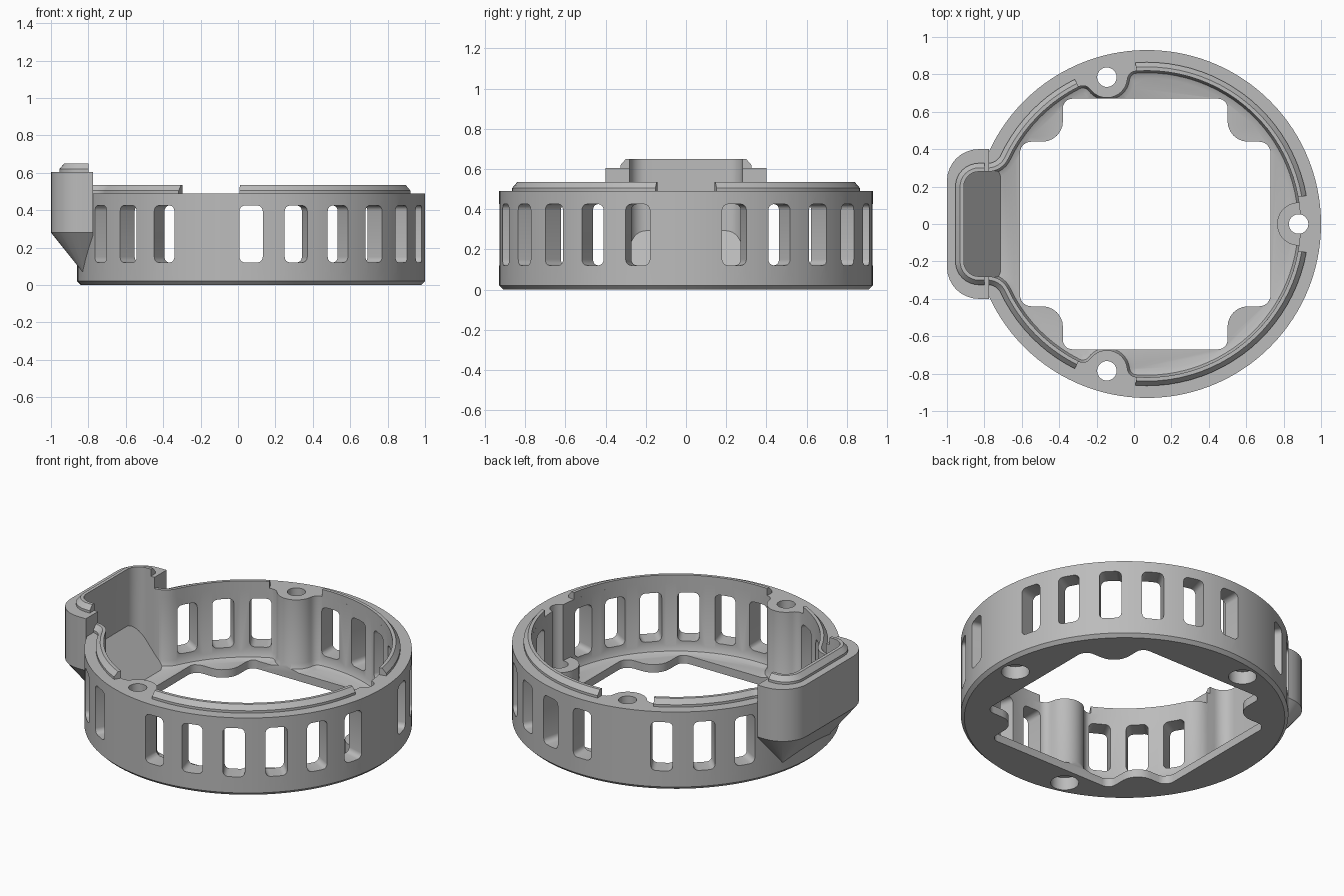
import bpy, bmesh
from math import sin, cos, radians, degrees, atan2, acos, asin, hypot

if "Cube" in bpy.data.objects:
    bpy.data.objects.remove(bpy.data.objects["Cube"])

GREY = (0.5, 0.5, 0.5, 1)
mat = bpy.data.materials.new("plain grey")
mat.use_nodes = True
mat.diffuse_color = GREY
mat.node_tree.nodes["Principled BSDF"].inputs["Base Color"].default_value = GREY

CX, R_OUT, R_IN = 0.07, 0.93, 0.82
RIM, BOX_TOP, FLOOR = 0.49, 0.605, 0.05


def loft(name, rings):
    """Closed solid through a list of equal-length point rings."""
    bm = bmesh.new()
    rows = [[bm.verts.new(p) for p in ring] for ring in rings]
    n = len(rows[0])
    for a, b in zip(rows, rows[1:]):
        for i in range(n):
            j = (i + 1) % n
            bm.faces.new((a[i], a[j], b[j], b[i]))
    bm.faces.new(rows[0])
    bm.faces.new(rows[-1])
    bmesh.ops.recalc_face_normals(bm, faces=bm.faces)
    me = bpy.data.meshes.new(name)
    bm.to_mesh(me)
    bm.free()
    me.materials.append(mat)
    ob = bpy.data.objects.new(name, me)
    bpy.context.collection.objects.link(ob)
    return ob


def flat(path, z):
    return [(x, y, z) for x, y in path]


def prism(name, path, z0, z1):
    return loft(name, [flat(path, z0), flat(path, z1)])


def combine(target, tool, op):
    """Boolean the tool into the target, then drop the tool."""
    mod = target.modifiers.new(op, 'BOOLEAN')
    mod.operation, mod.solver, mod.object = op, 'EXACT', tool
    bpy.context.view_layer.objects.active = target
    bpy.ops.object.modifier_apply(modifier=mod.name)
    bpy.data.objects.remove(tool)


def arc(cx, cy, r, a0, a1, step=4):
    n = max(2, round(abs(a1 - a0) / step))
    angs = [radians(a0 + (a1 - a0) * i / n) for i in range(n + 1)]
    return [(cx + r * cos(a), cy + r * sin(a)) for a in angs]


def circle(cx, cy, r, step=4):
    return arc(cx, cy, r, 0, 360, step)[:-1]


def join(*parts):
    out = []
    for p in sum(parts, []):
        if not out or hypot(p[0] - out[-1][0], p[1] - out[-1][1]) > 1e-4:
            out.append(p)
    return out


def mirrored(path):
    return [(x, -y) for x, y in reversed(path)]


def rounded(corners, n=6):
    """Polygon of right-angled corners (x, y, radius)."""
    out = []
    for i, (x, y, r) in enumerate(corners):
        if r == 0:
            out.append((x, y))
            continue
        dirs = []
        for q in (corners[i - 1], corners[(i + 1) % len(corners)]):
            d = hypot(q[0] - x, q[1] - y)
            dirs.append(((q[0] - x) / d, (q[1] - y) / d))
        (ux, uy), (vx, vy) = dirs
        for k in range(n + 1):
            c, s = cos(radians(90 * k / n)), sin(radians(90 * k / n))
            out.append((x + r * (ux + vx - vx * c - ux * s),
                        y + r * (uy + vy - vy * c - uy * s)))
    return out


def offset(path, t, closed):
    """Shift a counter-clockwise path outward by t."""
    out, n = [], len(path)
    for i, (x, y) in enumerate(path):
        a = path[i - 1] if closed or i else path[0]
        b = path[(i + 1) % n] if closed or i < n - 1 else path[-1]
        dx, dy = b[0] - a[0], b[1] - a[1]
        d = hypot(dx, dy)
        out.append((x + t * dy / d, y - t * dx / d))
    return out


# Inner wall outline: ring, screw boss with blends, pocket opening
BX, BY, BR, BLEND = -0.145, 0.785, 0.11, 0.05
boss_ang = degrees(atan2(BY, BX - CX))
d, rf = hypot(BX - CX, BY), R_IN - BLEND
delta = degrees(acos((rf ** 2 + d ** 2 - (BR + BLEND) ** 2) / (2 * d * rf)))
blends = []
for s in (-1, 1):
    a = radians(boss_ang + s * delta)
    fx, fy = CX + rf * cos(a), rf * sin(a)
    blends.append((fx, fy, degrees(atan2(BY - fy, BX - fx)) % 360))
(f1x, f1y, f1a), (f2x, f2y, f2a) = blends
start, stop = boss_ang - delta, boss_ang + delta
f2a = f2a - 360 if f2a > stop else f2a
b0, b1 = (f1a + 180) % 360, (f2a + 180) % 360
boss_part = join(arc(f1x, f1y, BLEND, start, f1a, 15),
                 arc(BX, BY, BR, b0, b1, 8),
                 arc(f2x, f2y, BLEND, f2a, stop, 15))
HALF, FLARE = 0.28, 0.12
s_ang = degrees(asin((HALF + FLARE) / (R_IN + FLARE)))
s_x = CX - (R_IN + FLARE) * cos(radians(s_ang))
ring_left = join(arc(CX, 0, R_IN, stop, 180 - s_ang),
                 arc(s_x, HALF + FLARE, FLARE, -s_ang, -90, 8))
pocket_corner = arc(-0.83, 0.2, 0.08, 90, 180, 12)
half = join(arc(CX, 0, R_IN, 0, start), boss_part, ring_left, pocket_corner)
outline = half + mirrored(half)[:-1]

# Body: chamfered drum with side pocket housing
body = loft("ring_body", [flat(circle(CX, 0, r, 3), z)
            for r, z in ((0.91, 0), (R_OUT, 0.02), (R_OUT, RIM))])


def housing(t):
    w, r = 0.4 - t, max(0.17 - t, 0.004)
    return rounded([(-0.775, -w, 0), (-0.775, w, 0),
                    (t - 1, w, r), (t - 1, -w, r)], 8)


combine(body, loft("housing", [flat(housing(t), z) for t, z in
        ((0.168, 0.07), (0, 0.28), (0, BOX_TOP))]), 'UNION')

# Cavity with a rounded floor edge and a sloping pocket bottom
cavity = loft("cavity", [flat(offset(outline, -t, True), z) for t, z in
              ((0.04, FLOOR), (0.012, 0.062), (0, 0.09))]
              + [flat(outline, 0.8)])
ramp = [(-1.3, -0.1), (-0.592, -0.1), (-1.3, 0.774)]
combine(cavity, loft("ramp", [[(x, y, z) for x, z in ramp]
                              for y in (-0.7, 0.7)]), 'DIFFERENCE')
combine(body, cavity, 'DIFFERENCE')

# Low screw boss opposite the pocket
combine(body, prism("low_boss", circle(0.88, 0, 0.115, 8), 0.02, 0.14), 'UNION')

# Floor opening
top = [(0.73, 0.44, 0.06), (0.5, 0.44, 0.11), (0.5, 0.67, 0.05),
       (-0.38, 0.67, 0.05), (-0.38, 0.44, 0.11), (-0.61, 0.44, 0.06)]
cross = top + [(x, -y, r) for x, y, r in reversed(top)]
combine(body, prism("opening", rounded(cross), -0.1, 0.2), 'DIFFERENCE')

# Screw holes with counterbores underneath
for x, y in ((BX, BY), (BX, -BY), (0.88, 0)):
    combine(body, loft("screw_hole", [flat(circle(x, y, r, 10), z) for r, z in
            ((0.08, -0.1), (0.08, 0.08), (0.052, 0.08), (0.052, 0.8))]), 'DIFFERENCE')

# Ventilation slots
W = 0.0625
slot = rounded([(-W, 0.12, 0.03), (W, 0.12, 0.03),
                (W, 0.425, 0.03), (-W, 0.425, 0.03)], 4)
for ang in (15, 30, 45, 60, 75, 90, 120, 135, 150):
    for side in (1, -1):
        c, s = cos(radians(ang)), side * sin(radians(ang))
        combine(body, loft("slot", [[(CX + r * c - u * s, r * s + u * c, z)
                for u, z in slot] for r in (0.74, 1.05)]), 'DIFFERENCE')

# Raised locating lips along the inner edge
LIP = [(0, -0.01), (0.045, -0.01), (0.045, 0.015), (0.02, 0.044), (0, 0.044)]


def lip(name, path, z):
    layers = [offset(path, u, False) for u, w in LIP]
    return loft(name, [[(*layers[k][i], z + LIP[k][1]) for k in range(len(LIP))]
                       for i in range(len(path))])


long_lip = arc(CX, 0, R_IN, 10, start)
pocket = join([(-0.80, HALF)], pocket_corner)
parts = [body,
         lip("back_long_lip", long_lip, RIM),
         lip("front_long_lip", mirrored(long_lip), RIM),
         lip("back_short_lip", ring_left, RIM),
         lip("front_short_lip", mirrored(ring_left), RIM),
         lip("pocket_lip", pocket + mirrored(pocket), BOX_TOP)]

bpy.ops.object.select_all(action='DESELECT')
for ob in parts:
    ob.select_set(True)
bpy.context.view_layer.objects.active = body
bpy.ops.object.shade_smooth_by_angle(angle=radians(30))
